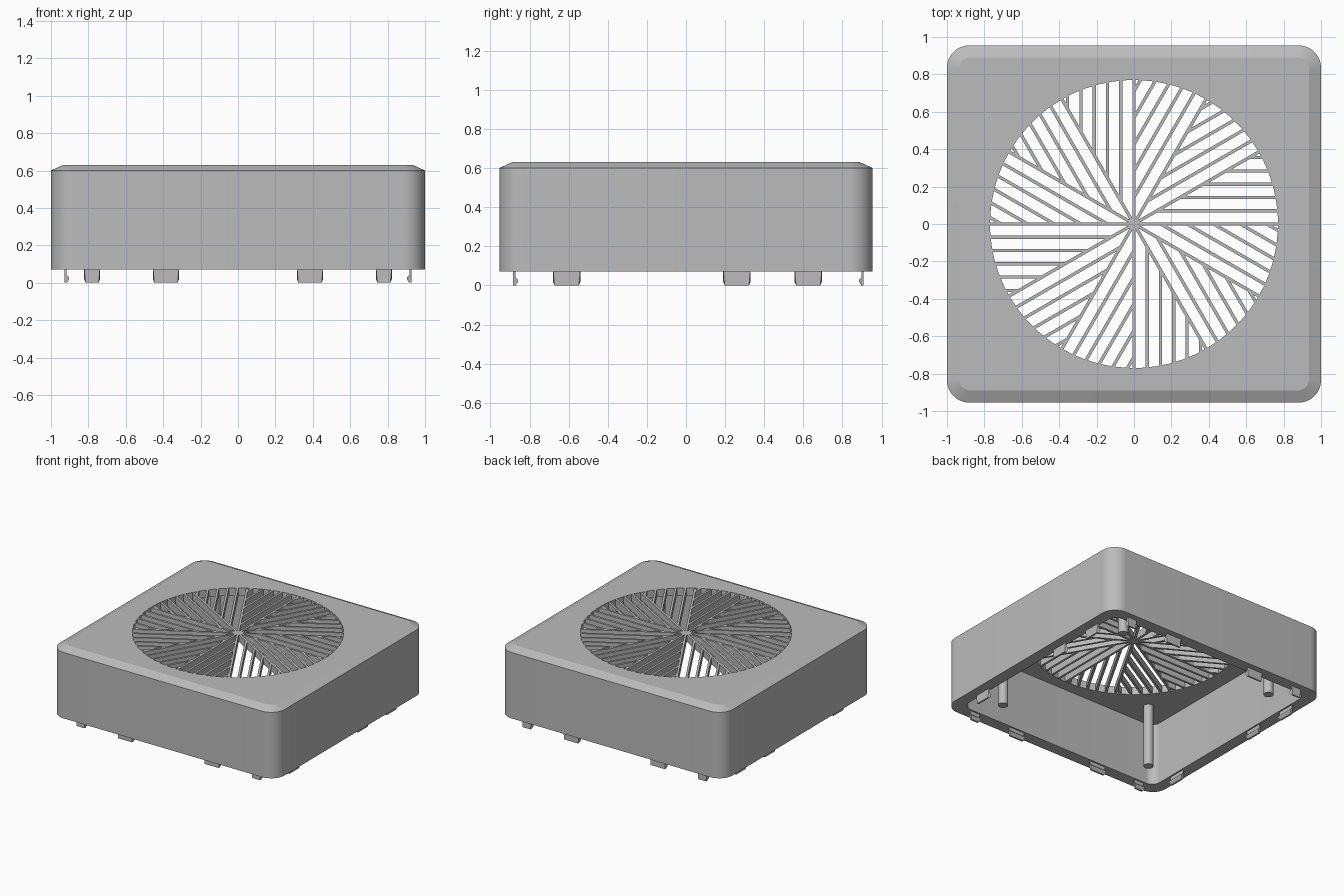
import bpy, bmesh
from math import cos, sin, tan, pi, sqrt, radians
from mathutils import Matrix, Vector

cube = bpy.data.objects.get("Cube")
if cube:
    bpy.data.objects.remove(cube, do_unlink=True)

grey = bpy.data.materials.new("plain grey")
grey.use_nodes = True
COLOUR = (0.5, 0.5, 0.5, 1)
grey.diffuse_color = COLOUR
grey.node_tree.nodes["Principled BSDF"].inputs["Base Color"].default_value = COLOUR

HALF_X, HALF_Y = 1.0, 0.955
BOTTOM, SHOULDER, TOP, CEILING = 0.07, 0.60, 0.63, 0.57
HOLE, BAR, PITCH = 0.77, 0.017, 0.071
STEPS = 16  # points per rounded corner


def finish(bm, name, angle=20):
    bmesh.ops.recalc_face_normals(bm, faces=bm.faces)
    mesh = bpy.data.meshes.new(name)
    bm.to_mesh(mesh)
    bm.free()
    mesh.materials.append(grey)
    obj = bpy.data.objects.new(name, mesh)
    bpy.context.collection.objects.link(obj)
    bpy.ops.object.select_all(action="DESELECT")
    obj.select_set(True)
    bpy.context.view_layer.objects.active = obj
    bpy.ops.object.shade_smooth_by_angle(angle=radians(angle))
    return obj


def rounded_loop(bm, inset, radius, z):
    """Rounded rectangle, inset from the outer wall."""
    verts = []
    for k, (sx, sy) in enumerate([(1, 1), (-1, 1), (-1, -1), (1, -1)]):
        cx = sx * (HALF_X - inset - radius)
        cy = sy * (HALF_Y - inset - radius)
        for i in range(STEPS):
            a = (k + i / (STEPS - 1)) * pi / 2
            verts.append(bm.verts.new((cx + radius * cos(a), cy + radius * sin(a), z)))
    return verts


def circle_loop(bm, radius, z):
    n = 4 * STEPS
    angles = [(i + 0.5) * 2 * pi / n for i in range(n)]
    return [bm.verts.new((radius * cos(a), radius * sin(a), z)) for a in angles]


def box(bm, low, high, turn=Matrix()):
    low, high = Vector(low), Vector(high)
    place = Matrix.Translation((low + high) / 2) @ Matrix.Diagonal((high - low).to_4d())
    bmesh.ops.create_cube(bm, size=1, matrix=turn @ place)


# Housing: open-bottomed shell with a round opening in its top
bm = bmesh.new()
loops = [
    rounded_loop(bm, 0, 0.12, BOTTOM),
    rounded_loop(bm, 0, 0.12, SHOULDER),
    rounded_loop(bm, 0.065, 0.06, TOP),
    circle_loop(bm, HOLE, TOP),
    circle_loop(bm, HOLE, CEILING),
    rounded_loop(bm, 0.095, 0.07, CEILING),
    rounded_loop(bm, 0.095, 0.07, BOTTOM),
]
for a, b in zip(loops, loops[1:] + loops[:1]):
    for i in range(len(a)):
        j = (i + 1) % len(a)
        bm.faces.new((a[i], a[j], b[j], b[i]))
finish(bm, "housing")

# Grille: twelve sectors, each with bars parallel to its first spoke
bm = bmesh.new()
for k in range(12):
    turn = Matrix.Rotation(k * pi / 6, 4, "Z")
    for n in range(6):
        d = n * PITCH
        start = d / tan(pi / 6)
        end = sqrt((HOLE + 0.006) ** 2 - d * d)
        box(bm, (start, d - BAR / 2, CEILING + 0.002), (end, d + BAR / 2, TOP - 0.001), turn)
finish(bm, "grille_bars")

# Mounting posts under the ceiling
for side, x in (("left", 0.69), ("right", -0.69)):
    for end, y in (("front", -0.66), ("back", 0.70)):
        bm = bmesh.new()
        bmesh.ops.create_cone(bm, cap_ends=True, segments=24, radius1=0.037, radius2=0.037,
                              depth=CEILING - BOTTOM + 0.01,
                              matrix=Matrix.Translation((x, y, (CEILING + BOTTOM + 0.01) / 2)))
        finish(bm, f"{side}_{end}_post", 40)


def clip(name, x, y, heading, width):
    """Snap clip: thin tongue with a barb facing inward (local +y)."""
    outline = [(-0.011, 0.08), (-0.011, 0.0), (0.002, 0.0), (0.013, 0.018),
               (0.013, 0.03), (0.0, 0.042), (0.0, 0.08)]
    bm = bmesh.new()
    ends = []
    for s in (-1, 1):
        ends.append([bm.verts.new((s * (width / 2 - (0.008 if z < 0.01 else 0)), v, z))
                     for v, z in outline])
        bm.faces.new(ends[-1])
    for i in range(len(outline)):
        j = (i + 1) % len(outline)
        bm.faces.new((ends[0][i], ends[0][j], ends[1][j], ends[1][i]))
    bm.transform(Matrix.Translation((x, y, 0)) @ Matrix.Rotation(radians(heading), 4, "Z"))
    finish(bm, name)


# Clips around the bottom rim
for x, width in ((-0.78, 0.085), (-0.385, 0.14), (0.385, 0.14), (0.78, 0.085)):
    clip("front_clip", x, -0.873, 0, width)
    clip("back_clip", x, 0.898, 180, width)
for y in (-0.61, 0.26, 0.625):
    clip("left_clip", 0.917, y, 90, 0.14)
    clip("right_clip", -0.917, y, -90, 0.14)
